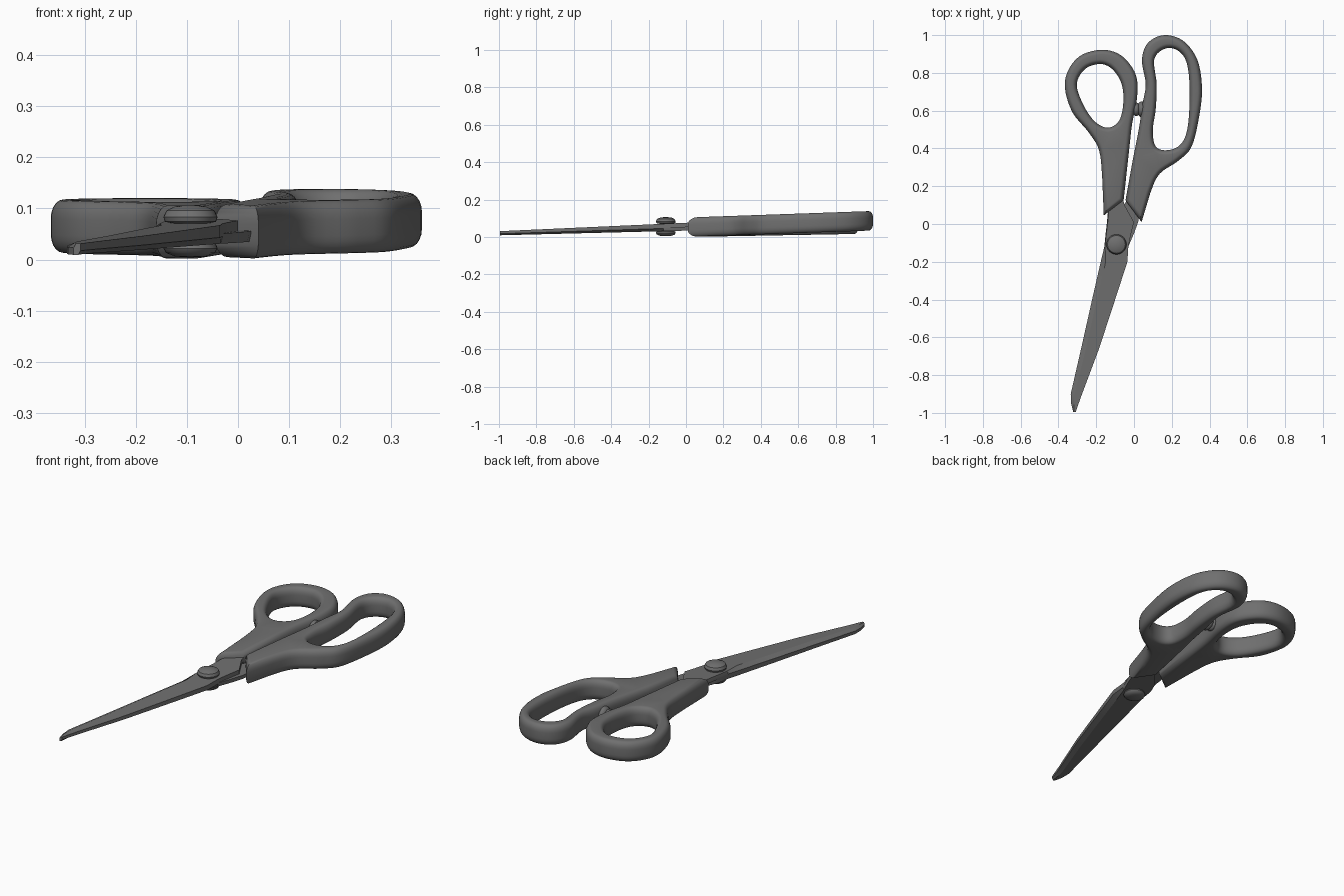
import bpy, bmesh, math
from mathutils import Vector

cube = bpy.data.objects.get("Cube")
if cube:
    bpy.data.objects.remove(cube, do_unlink=True)

grey = bpy.data.materials.new("dark grey")
grey.use_nodes = True
grey.diffuse_color = (0.16, 0.16, 0.16, 1)
grey.node_tree.nodes["Principled BSDF"].inputs["Base Color"].default_value = (0.16, 0.16, 0.16, 1)


def finish(bm, name, angle=40):
    bmesh.ops.recalc_face_normals(bm, faces=bm.faces[:])
    mesh = bpy.data.meshes.new(name)
    bm.to_mesh(mesh)
    bm.free()
    mesh.materials.append(grey)
    mesh.shade_smooth()
    mesh.set_sharp_from_angle(angle=math.radians(angle))
    ob = bpy.data.objects.new(name, mesh)
    bpy.context.collection.objects.link(ob)
    return ob


def smooth_loop(points, corners=(), steps=5):
    """Closed smooth curve; segments touching a corner stay straight."""
    p = [Vector(q) for q in points]
    n, out = len(p), []
    for i in range(n):
        a, b = p[i], p[(i + 1) % n]
        if i in corners or (i + 1) % n in corners:
            out.append(a)
            continue
        ma, mb = (b - p[i - 1]) / 2, (p[(i + 2) % n] - a) / 2
        for k in range(steps):
            t = k / steps
            out.append(a * (2*t**3 - 3*t*t + 1) + ma * (t**3 - 2*t*t + t)
                       + b * (3*t*t - 2*t**3) + mb * (t**3 - t*t))
    return out


def inset_loop(loop, d):
    """Mitred offset to the left of the walking direction."""
    out = []
    for i, q in enumerate(loop):
        e1 = (q - loop[i - 1]).normalized()
        e2 = (loop[(i + 1) % len(loop)] - q).normalized()
        n1, n2 = Vector((-e1.y, e1.x)), Vector((-e2.y, e2.x))
        out.append(q + (n1 + n2) * d / max(0.3, 1 + n1.dot(n2)))
    return out


def handle(name, outer, hole, height, slope):
    """Rounded ring and shank, rising gently toward the back."""
    bm = bmesh.new()
    rx, rz, arc = 0.024, 0.036, 5
    rows = [(rx * (1 - math.sin(t)), rz * (1 - math.cos(t)))
            for t in [math.pi / 2 * k / arc for k in range(arc + 1)]]
    # rows run from the flat cap's rim down to the side wall
    bottom = [(rx - d, z) for d, z in rows]
    bottom = [(rx * (1 - math.sin(math.pi / 2 * k / arc)),
               rz * (1 - math.cos(math.pi / 2 * k / arc))) for k in range(arc + 1)]
    section = bottom + [(d, height - z) for d, z in reversed(bottom)]
    caps = [[], []]
    for loop in (outer, hole):
        rings = []
        for d, z in section:
            rings.append([bm.verts.new((q.x, q.y, z + slope * q.y))
                          for q in inset_loop(loop, d)])
        n = len(loop)
        for r1, r2 in zip(rings, rings[1:]):
            for i in range(n):
                j = (i + 1) % n
                bm.faces.new((r1[i], r1[j], r2[j], r2[i]))
        for cap, ring in zip(caps, (rings[0], rings[-1])):
            cap += [bm.edges.get((ring[i], ring[(i + 1) % n])) for i in range(n)]
    for cap in caps:
        bmesh.ops.triangle_fill(bm, use_beauty=True, use_dissolve=False, edges=cap)
    return finish(bm, name)


# Large finger handle on the model's left
outer = smooth_loop([(0.04, 0.01), (0.085, 0.16), (0.135, 0.265), (0.235, 0.335),
                     (0.305, 0.41), (0.345, 0.57), (0.36, 0.72), (0.335, 0.87),
                     (0.26, 0.97), (0.16, 1.0), (0.075, 0.96), (0.042, 0.87),
                     (0.062, 0.74), (0.045, 0.635), (0.025, 0.5), (-0.01, 0.32),
                     (-0.045, 0.125)], corners=(0, 16))
hole = smooth_loop([(0.16, 0.927), (0.107, 0.87), (0.12, 0.74), (0.115, 0.61),
                    (0.1, 0.5), (0.112, 0.415), (0.165, 0.39), (0.24, 0.415),
                    (0.282, 0.5), (0.295, 0.69), (0.28, 0.85), (0.23, 0.92)])
# holes are walked clockwise so the inset goes into the material
def clockwise(loop):
    area = sum(loop[i - 1].cross(q) for i, q in enumerate(loop))
    return loop[::-1] if area > 0 else loop
handle("finger_handle", outer, clockwise(hole), 0.104, 0.035)

# Round thumb handle on the model's right
outer = smooth_loop([(-0.16, 0.045), (-0.055, 0.125), (-0.025, 0.4), (-0.01, 0.53),
                     (0.015, 0.66), (0.015, 0.77), (-0.025, 0.85), (-0.09, 0.905),
                     (-0.18, 0.922), (-0.285, 0.89), (-0.35, 0.81), (-0.365, 0.715),
                     (-0.325, 0.59), (-0.24, 0.485), (-0.185, 0.39), (-0.168, 0.24)],
                    corners=(0, 1))
hole = smooth_loop([(-0.18, 0.847), (-0.26, 0.82), (-0.303, 0.74), (-0.27, 0.635),
                    (-0.21, 0.545), (-0.14, 0.51), (-0.08, 0.545), (-0.057, 0.635),
                    (-0.065, 0.74), (-0.115, 0.82)])
handle("thumb_handle", outer, clockwise(hole), 0.104, 0.018)


def blade(name, stations, upper):
    """Loft of (y, left x, right x) stations with one ground edge."""
    bm = bmesh.new()
    rows = []
    for y, xl, xr in stations:
        mid, t = 0.055 + 0.035 * y, 0.021 + 0.01 * y
        g = min(0.026, (xr - xl) * 0.35) if y < -0.15 else 0.004
        if upper:
            pts = [(xl, mid), (xl, mid + 0.25 * t), (xl + g, mid + t), (xr, mid + t), (xr, mid)]
        else:
            pts = [(xr, mid), (xr, mid - 0.25 * t), (xr - g, mid - t), (xl, mid - t), (xl, mid)]
        rows.append([bm.verts.new((x, y, z)) for x, z in pts])
    for a, b in zip(rows, rows[1:]):
        for i in range(5):
            j = (i + 1) % 5
            bm.faces.new((a[i], a[j], b[j], b[i]))
    bm.faces.new(rows[0])
    bm.faces.new(rows[-1])
    return finish(bm, name, 20)


# Two closed blades whose tangs cross into the handles
cutting = [(-0.995, -0.322, -0.308), (-0.95, -0.333, -0.293), (-0.9, -0.335, -0.275),
           (-0.66, -0.28, -0.185), (-0.37, -0.215, -0.09), (-0.2, -0.176, -0.035),
           (-0.12, -0.157, -0.03)]
blade("upper_blade", cutting + [(-0.05, -0.15, -0.015), (0.01, -0.143, 0.0),
                                (0.1, -0.135, -0.05), (0.2, -0.135, -0.075)], True)
blade("lower_blade", cutting + [(-0.05, -0.148, 0.0), (0.01, -0.125, 0.022),
                                (0.09, -0.06, 0.035), (0.17, -0.01, 0.05)], False)

# Domed pivot rivet, turned from a profile
bm = bmesh.new()
profile = [(0, 0.004), (0.03, 0.006), (0.048, 0.013), (0.053, 0.022), (0.05, 0.03),
           (0.03, 0.034), (0.03, 0.07), (0.05, 0.074), (0.053, 0.083), (0.047, 0.096),
           (0.03, 0.104), (0, 0.107)]
verts = [bm.verts.new((r, 0, z)) for r, z in profile]
edges = [bm.edges.new(e) for e in zip(verts, verts[1:])]
bmesh.ops.spin(bm, geom=verts + edges, axis=(0, 0, 1), cent=(0, 0, 0),
               angle=math.tau, steps=32)
bmesh.ops.remove_doubles(bm, verts=bm.verts[:], dist=1e-4)
finish(bm, "pivot_rivet").location = (-0.093, -0.108, 0)

# Small stop pegs where the handles meet
for name, x, r in (("thumb_stop", 0.012, 0.036), ("finger_stop", 0.04, 0.042)):
    bm = bmesh.new()
    bmesh.ops.create_uvsphere(bm, u_segments=20, v_segments=12, radius=r)
    bmesh.ops.scale(bm, vec=(0.6, 1, 1), verts=bm.verts[:])
    finish(bm, name).location = (x, 0.607, 0.07)
